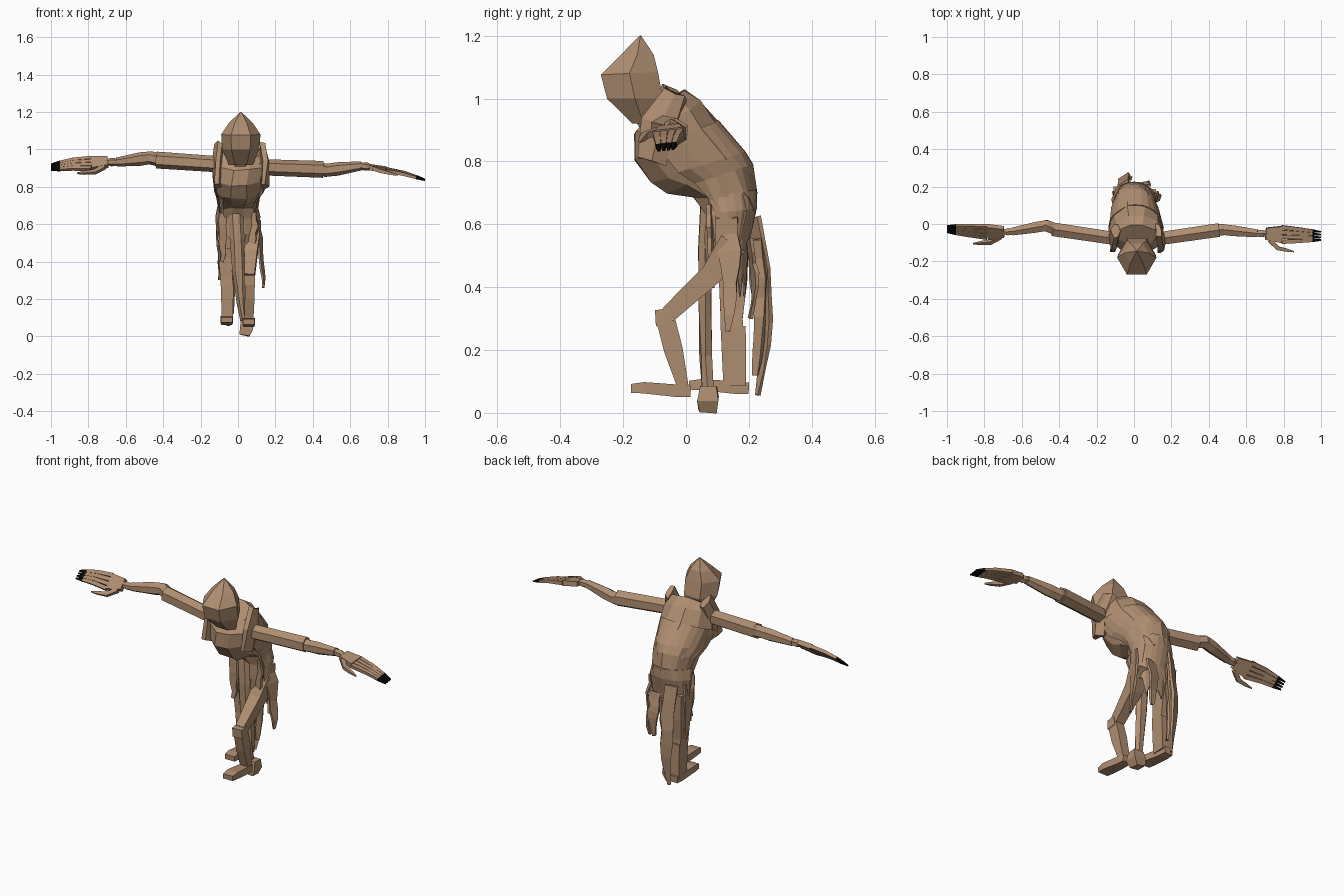
import bpy, bmesh, math, random
from mathutils import Vector as V

if "Cube" in bpy.data.objects:
    bpy.data.objects.remove(bpy.data.objects["Cube"])
random.seed(4)

def material(name, c):
    m = bpy.data.materials.new(name)
    m.diffuse_color = (*c, 1)
    m.use_nodes = True
    m.node_tree.nodes["Principled BSDF"].inputs["Base Color"].default_value = m.diffuse_color
    return m

CLOTH = material("worn brown", (0.43, 0.27, 0.165))
BLACK = material("claw black", (0.003, 0.003, 0.003))

def finish(name, bm, mat):
    bmesh.ops.recalc_face_normals(bm, faces=bm.faces)
    me = bpy.data.meshes.new(name)
    bm.to_mesh(me)
    bm.free()
    me.materials.append(mat)
    ob = bpy.data.objects.new(name, me)
    bpy.context.collection.objects.link(ob)
    return ob

def loft(name, rings, n=6, mat=CLOTH, jit=0.0):
    """Skin rings given as (centre, half axis a, half axis b)."""
    bm = bmesh.new()
    ph, s = (math.pi / 4, math.sqrt(2)) if n == 4 else (0, 1)
    loops = []
    for c, a, b in rings:
        loop = []
        for i in range(n):
            t = 2 * math.pi * i / n + ph
            j = V([random.uniform(-jit, jit) for _ in range(3)])
            loop.append(bm.verts.new(c + a * math.cos(t) * s + b * math.sin(t) * s + j))
        loops.append(loop)
    for p, q in zip(loops, loops[1:]):
        for i in range(n):
            k = (i + 1) % n
            bm.faces.new((p[i], p[k], q[k], q[i]))
    bm.faces.new(loops[0])
    bm.faces.new(loops[-1])
    return finish(name, bm, mat)

def limb(name, pts, side, n=4, mat=CLOTH, jit=0.0):
    """Tapered limb through points (x, y, z, half width along side, half depth)."""
    P = [V(p[:3]) for p in pts]
    rings = []
    for i, p in enumerate(pts):
        t = (P[min(i + 1, len(P) - 1)] - P[max(i - 1, 0)]).normalized()
        a = V(side) - t * t.dot(V(side))
        a.normalize()
        rings.append((P[i], a * p[3], t.cross(a) * p[4]))
    return loft(name, rings, n, mat, jit)

def profile_rings(rows):
    """Rings from front point, back point (y, z) and half width."""
    out = []
    for x, fy, fz, by, bz, w in rows:
        f, b = V((x, fy, fz)), V((x, by, bz))
        out.append(((f + b) / 2, V((w, 0, 0)), (b - f) / 2))
    return out

# hunched body and pointed hood
BODY = [(0, .07, .47, .19, .47, .085), (0, .06, .55, .20, .55, .105),
        (0, .05, .63, .222, .65, .11), (0, .02, .68, .225, .71, .10),
        (0, -.06, .70, .21, .79, .11), (.005, -.125, .735, .185, .83, .125),
        (.01, -.175, .80, .10, .93, .14), (.015, -.165, .89, .05, .99, .14),
        (.015, -.11, .95, -.01, 1.03, .115)]
loft("body", profile_rings(BODY), 10, jit=.008)
HOOD = [(.015, -.175, .92, -.095, .92, .065), (.015, -.265, 1.0, -.06, 1.0, .10),
        (.015, -.285, 1.075, -.075, 1.085, .105), (.015, -.215, 1.14, -.095, 1.14, .065),
        (.015, -.148, 1.2, -.142, 1.2, .003)]
loft("hood", profile_rings(HOOD), 6)
limb("neck", [(.01, -.06, .86, .06, .05), (.015, -.135, .95, .05, .04)], (1, 0, 0), 6)

# raised collar over each shoulder
for s in (-1, 1):
    x = .015 + s * .115
    limb("collar", [(x + s * .01, -.11, .80, .022, .05), (x + s * .012, -.09, .92, .026, .06),
                    (x, -.035, 1.02, .02, .045)], (1, 0, 0), 6, jit=.008)

# ragged wraps: open shells around the body with an uneven hem
def wrap(name, rows, a0, a1, lo, hi, n=16):
    bm = bmesh.new()
    grid = []
    for i in range(n + 1):
        t = math.radians(a0 + (a1 - a0) * i / n)
        col = []
        drop = random.uniform(lo, hi)
        for k, (x, fy, fz, by, bz, w) in enumerate(rows):
            f, b = V((x, fy, fz)), V((x, by, bz))
            g = random.uniform(.001, .012)
            p = (f + b) / 2 + V((w + g, 0, 0)) * math.cos(t) + (b - f) * (.5 + g * 2) * math.sin(t)
            if k == len(rows) - 1:
                p.z -= drop
            col.append(bm.verts.new(p))
        grid.append(col)
    for p, q in zip(grid, grid[1:]):
        for k in range(len(rows) - 1):
            bm.faces.new((p[k], q[k], q[k + 1], p[k + 1]))
    ob = finish(name, bm, CLOTH)
    m = ob.modifiers.new("thickness", "SOLIDIFY")
    m.thickness = .005

wrap("shawl", [BODY[6], BODY[5], BODY[4], BODY[3]], -20, 200, 0, .07)
wrap("skirt", [BODY[3], BODY[2], BODY[1], BODY[0]], -30, 210, -.02, .11)

# bent front leg and straight back leg
X = (1, 0, 0)
limb("front_thigh", [(.072, .15, .54, .045, .045), (.068, .08, .44, .035, .035),
                     (.062, -.055, .315, .026, .027)], X)
limb("front_knee", [(.062, -.075, .33, .03, .024), (.062, -.068, .28, .03, .028)], X)
limb("front_shin", [(.064, -.063, .29, .026, .03), (.062, -.04, .20, .026, .03),
                    (.058, -.01, .085, .024, .018)], X)
limb("back_thigh", [(-.068, .14, .56, .042, .06), (-.068, .15, .42, .036, .045),
                    (-.062, .145, .30, .032, .035)], X)
limb("back_knee", [(-.06, .145, .33, .03, .035), (-.06, .145, .27, .034, .036)], X)
limb("back_shin", [(-.058, .15, .275, .033, .04), (-.057, .155, .085, .031, .036)], X)
for nm, x, y, z in (("front_foot", .058, -.175, .05), ("back_foot", -.06, .01, .06)):
    limb(nm, [(x, y, z + .028, .03, .014), (x, y + .04, z + .03, .034, .018),
              (x, y + .15, z + .02, .028, .02), (x, y + .19, z + .018, .025, .018)], X)

# long cloth hanging between the legs, with a weighted end
limb("centre_cloth", [(-.01, .07, .68, .04, .03), (-.005, .06, .52, .036, .025),
                      (.005, .062, .35, .034, .022), (.018, .065, .18, .024, .022),
                      (.035, .07, .05, .016, .022)], X, 6, jit=.004)
limb("centre_cloth_end", [(.048, .07, .085, .03, .026), (.045, .07, .045, .034, .032),
                          (.035, .07, .006, .026, .028)], X, jit=.003)

# tattered strips trailing from the back and sides
def strip(name, x, y, z0, z1, w, side, dx=0.0, dy=0.0):
    pts = []
    for i in range(8):
        f = i / 7
        ww = w * (1 - .75 * f * f) * random.uniform(.8, 1.15)
        pts.append((x + dx * f + random.uniform(-.006, .006),
                    y + dy * math.sin(f * math.pi * .9), z0 + (z1 - z0) * f, ww, .006))
    limb(name, pts, side, 4, CLOTH, .003)

strip("tail_strip", -.06, .215, .62, .055, .04, (.8, .5, 0), .01, .04)
strip("tail_strip_inner", -.03, .215, .55, .12, .03, (.5, .9, 0), .0, .02)
strip("tail_strip_right", .05, .20, .55, .30, .035, (1, .2, 0), .01, .02)
strip("side_strip_right", .105, .13, .62, .26, .035, (.3, 1, 0), .035, .01)
strip("side_strip_left", -.105, .14, .62, .30, .035, (-.2, 1, 0), .01, .0)
strip("front_strip_left", -.075, .08, .66, .40, .03, (1, .3, 0), -.01, .0)
strip("front_strip_right", .075, .08, .66, .42, .03, (1, -.3, 0), .01, .0)

# arms: shoulder, elbow, wrist and hand points for each side
ARMS = {
    "left": dict(s=-1, sh=(-.10, -.078, .92), el=(-.435, -.028, .943), fo=(-.47, -.008, .955),
                 wr=(-.65, -.04, .932), pa=(-.70, -.043, .932), kn=(-.785, -.042, .924),
                 tip=(-1, -.027, .904), spread=(0, .72, .69), th=(-.86, -.105, .872)),
    "right": dict(s=1, sh=(.11, -.082, .905), el=(.455, -.032, .893), fo=(.475, -.03, .888),
                  wr=(.66, -.05, .912), pa=(.71, -.052, .905), kn=(.79, -.056, .89),
                  tip=(1, -.064, .837), spread=(0, .99, .12), th=(.855, -.148, .862)),
}
Z = (0, 0, 1)
for nm, d in ARMS.items():
    s, sp = d["s"], V(d["spread"])
    limb(nm + "_upper_arm", [(*d["sh"], .043, .04), (*d["el"], .045, .042)], Z, 6)
    e, f, w = V(d["el"]), V(d["fo"]), V(d["wr"])
    limb(nm + "_elbow", [(*(e - V((s * .015, 0, 0))), .035, .035), (*f, .036, .035),
                         (*(f + V((s * .02, 0, 0))), .028, .028)], Z, 6)
    limb(nm + "_forearm", [(*f, .034, .033), (*f.lerp(w, .3), .036, .033), (*w, .024, .024)], Z, 6)
    pa, kn, tip, th = (V(d[k]) for k in ("pa", "kn", "tip", "th"))
    limb(nm + "_wrist", [(*(w - V((s * .01, 0, 0))), .018, .018), (*w.lerp(pa, .5), .023, .022),
                         (*pa, .016, .014)], Z, 6)
    limb(nm + "_palm", [(*(pa - V((s * .005, 0, 0))), .032, .013), (*kn, .045, .014)], sp)
    # four long fingers with black claws
    for i in range(4):
        u = (i - 1.5) / 1.5
        a, b = kn + sp * u * .039, tip + sp * u * .022
        m = a.lerp(b, .45) + V((0, 0, .006))
        c = a.lerp(b, .77) + V((0, 0, .003))
        limb(nm + "_finger", [(*a, .011, .010), (*m, .010, .009), (*c, .008, .007)], sp)
        limb(nm + "_claw", [(*c, .0085, .0075), (*b, .004, .003)], sp, 4, BLACK)
    # hooked thumb
    r = pa.lerp(kn, .2) - sp * .035
    k = r.lerp(th, .35) - sp * .022
    limb(nm + "_thumb", [(*r, .012, .011), (*k, .011, .010), (*k.lerp(th, .6), .008, .007),
                         (*th, .003, .003)], sp)
